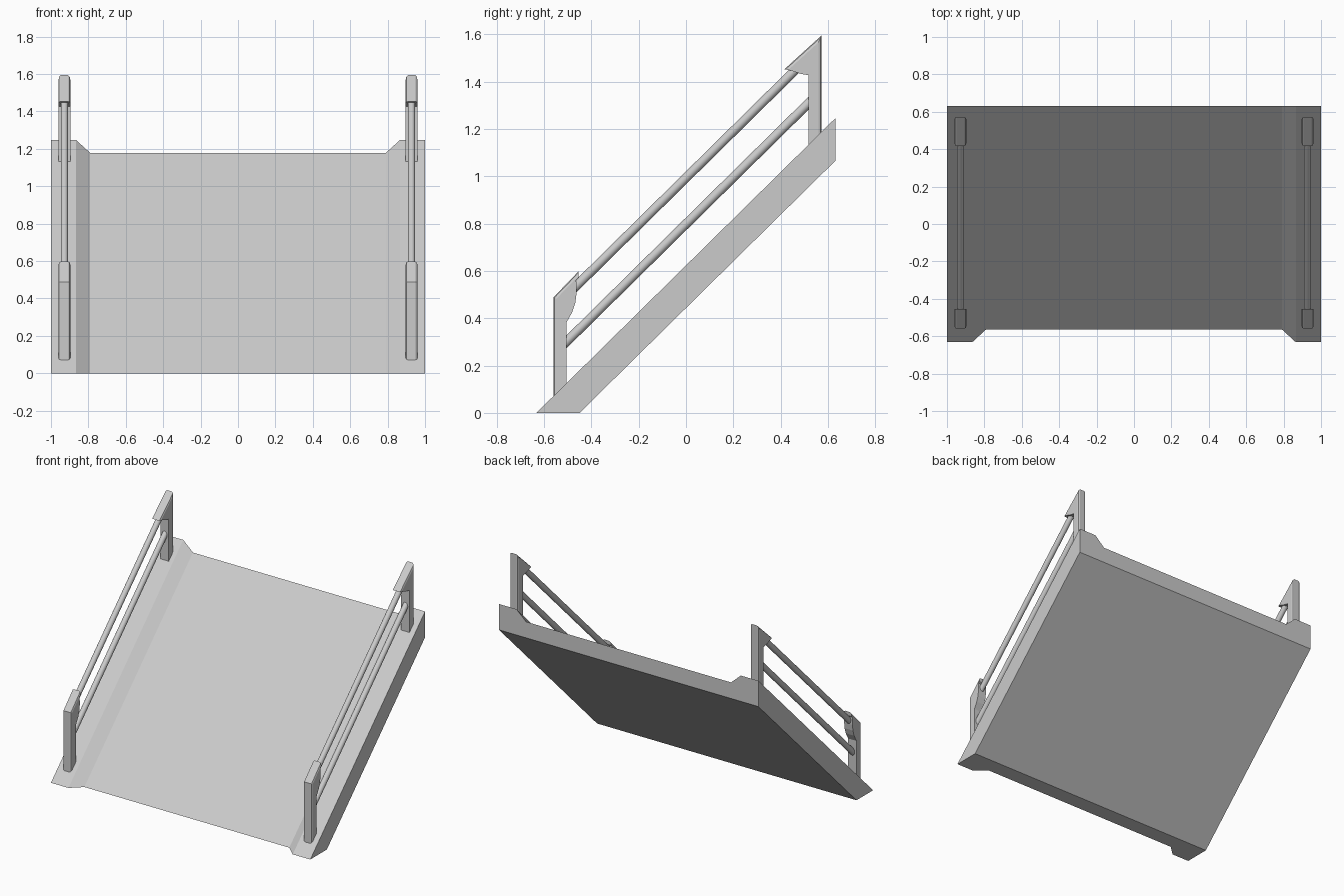
import bpy, bmesh, math
from mathutils import Vector

if "Cube" in bpy.data.objects:
    bpy.data.objects.remove(bpy.data.objects["Cube"])

SLOPE = 0.986
RAIL_X = 0.928


def finish(bm, name, mirror=False, smooth=False):
    bmesh.ops.recalc_face_normals(bm, faces=bm.faces)
    me = bpy.data.meshes.new(name)
    bm.to_mesh(me)
    bm.free()
    ob = bpy.data.objects.new(name, me)
    bpy.context.collection.objects.link(ob)
    if mirror:
        ob.modifiers.new("mirror", 'MIRROR')
    if smooth:
        bpy.ops.object.select_all(action='DESELECT')
        ob.select_set(True)
        bpy.context.view_layer.objects.active = ob
        bpy.ops.object.shade_smooth_by_angle(angle=math.radians(30))
    return ob


# Sloping slab: cross-section of (x, depth) with raised side curbs
section = [(-1, 0), (-0.865, 0), (-0.79, 0.068), (0.79, 0.068),
           (0.865, 0), (1, 0), (1, 0.18), (-1, 0.18)]
bm = bmesh.new()
low = [bm.verts.new((x, -0.632 + d / SLOPE, 0)) for x, d in section]
high = [bm.verts.new((x, 0.632, 1.246 - d)) for x, d in section]
bm.faces.new(low)
bm.faces.new(high)
for i in range(len(section)):
    j = (i + 1) % len(section)
    bm.faces.new((low[i], low[j], high[j], high[i]))
finish(bm, "ramp_slab")


# Posts: side profile (y, z); the first three points are the chamfered outer run
def post(name, pts, half=0.032):
    bm = bmesh.new()
    rings = [[bm.verts.new((RAIL_X + s * half, y, z)) for y, z in pts]
             for s in (-1, 1)]
    for r in rings:
        bm.faces.new(r)
    for i in range(len(pts)):
        j = (i + 1) % len(pts)
        bm.faces.new((rings[0][i], rings[0][j], rings[1][j], rings[1][i]))
    edges = [bm.edges.get((r[i], r[i + 1])) for r in rings for i in (0, 1)]
    bmesh.ops.bevel(bm, geom=edges, offset=0.013, segments=2, profile=0.5,
                    affect='EDGES')
    finish(bm, name, mirror=True)


post("lower_post", [(-0.56, 0.07), (-0.56, 0.488), (-0.454, 0.598),
                    (-0.454, 0.57), (-0.464, 0.562), (-0.462, 0.51),
                    (-0.467, 0.468), (-0.48, 0.427), (-0.505, 0.382),
                    (-0.505, 0.124)])
post("upper_post", [(0.572, 1.184), (0.572, 1.594), (0.416, 1.452),
                    (0.445, 1.446), (0.485, 1.432), (0.517, 1.427),
                    (0.517, 1.13)])


# Round handrails parallel to the slope
def rail(name, z0, y0, y1, radius=0.0195):
    a = Vector((RAIL_X, y0, z0 + SLOPE * y0))
    b = Vector((RAIL_X, y1, z0 + SLOPE * y1))
    d = b - a
    bm = bmesh.new()
    bmesh.ops.create_cone(bm, cap_ends=True, segments=16, radius1=radius,
                          radius2=radius, depth=d.length)
    rot = d.to_track_quat('Z', 'Y').to_matrix()
    bmesh.ops.rotate(bm, verts=bm.verts, matrix=rot)
    bmesh.ops.translate(bm, verts=bm.verts, vec=(a + b) / 2)
    finish(bm, name, mirror=True, smooth=True)


rail("top_rail", 0.993, -0.485, 0.475)
rail("middle_rail", 0.798, -0.52, 0.53)
